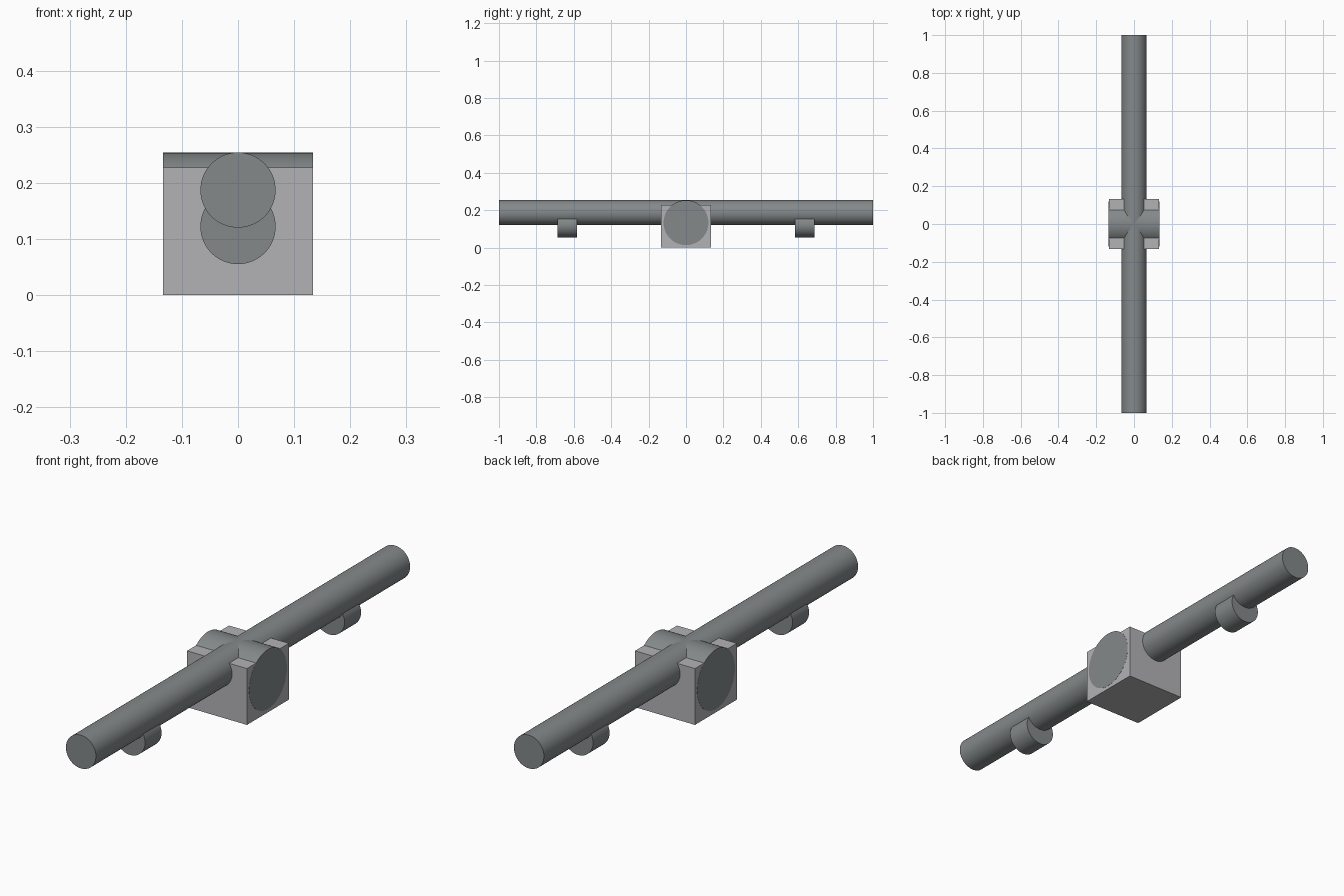
import bpy, math

if "Cube" in bpy.data.objects:
    bpy.data.objects.remove(bpy.data.objects["Cube"])


def material(name, rgb):
    m = bpy.data.materials.new(name)
    m.diffuse_color = (*rgb, 1.0)
    m.use_nodes = True
    m.node_tree.nodes["Principled BSDF"].inputs["Base Color"].default_value = m.diffuse_color
    return m


dark_steel = material("dark steel grey", (0.23, 0.25, 0.255))
light_grey = material("light grey", (0.45, 0.45, 0.47))


def rod(name, axis, radius, length, centre):
    """Capped round bar along the x or y axis."""
    rot = (0, math.pi / 2, 0) if axis == "x" else (math.pi / 2, 0, 0)
    bpy.ops.mesh.primitive_cylinder_add(vertices=64, radius=radius, depth=length,
                                        location=centre, rotation=rot)
    ob = bpy.context.object
    ob.name = name
    ob.data.materials.append(dark_steel)
    bpy.ops.object.transform_apply(location=False, rotation=True, scale=True)
    bpy.ops.object.shade_smooth_by_angle(angle=math.radians(30))
    return ob


# Central housing block
bpy.ops.mesh.primitive_cube_add(size=1, location=(0, 0, 0.1135))
block = bpy.context.object
block.name = "housing_block"
block.scale = (0.267, 0.267, 0.227)
bpy.ops.object.transform_apply(location=False, rotation=False, scale=True)
block.data.materials.append(light_grey)

# Wide cross barrel, its end discs just proud of the block sides
rod("cross_barrel", "x", 0.12, 0.268, (0, 0, 0.1335))

# Long bar through the block
rod("long_bar", "y", 0.067, 2.0, (0, 0, 0.187))

# Short lugs under both ends of the bar
for side, y in (("front", -0.635), ("back", 0.635)):
    rod(side + "_lug", "y", 0.067, 0.105, (0, y, 0.122))
